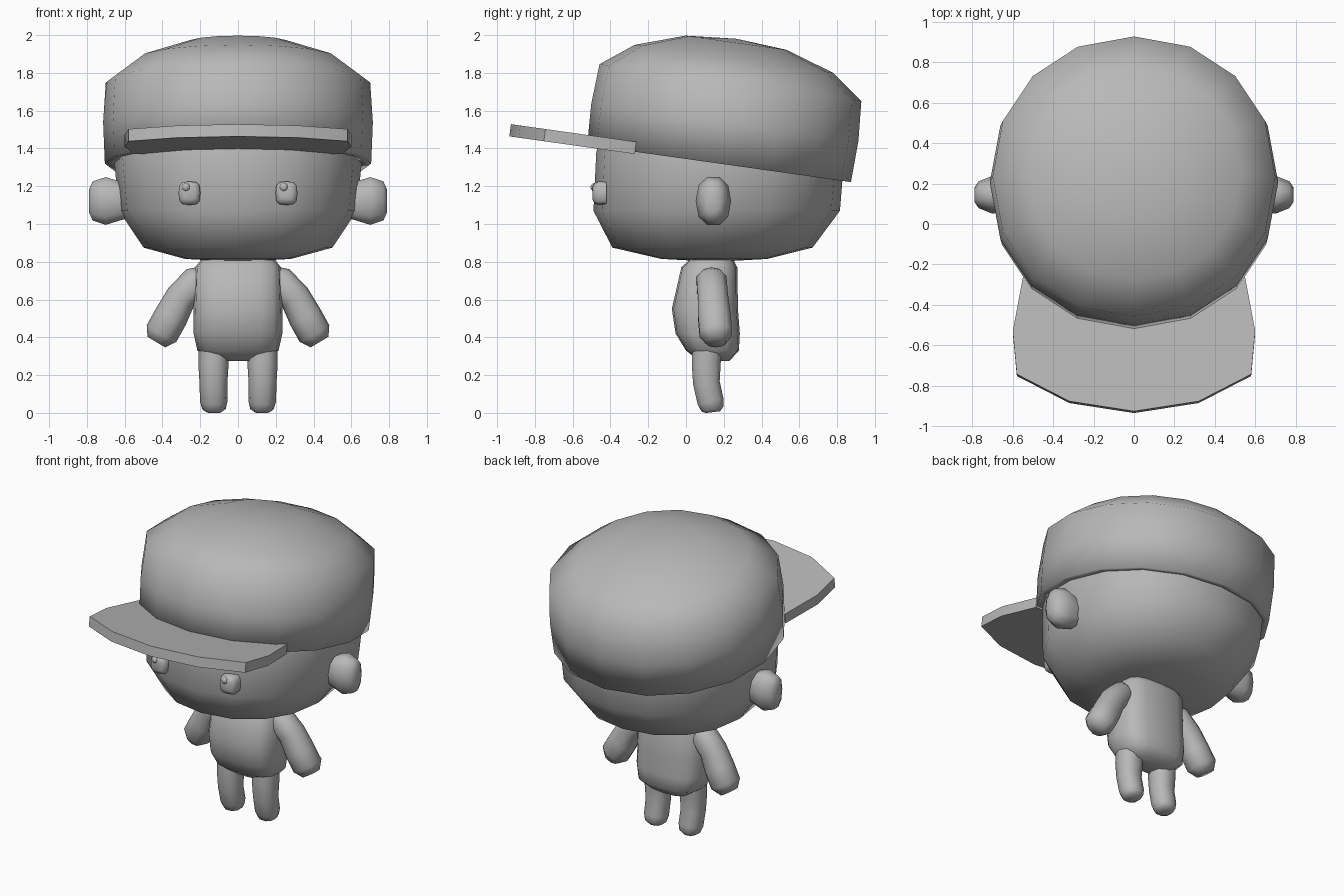
import bpy, bmesh, math
from mathutils import Vector, Matrix

cube = bpy.data.objects.get("Cube")
if cube:
    bpy.data.objects.remove(cube, do_unlink=True)

grey = bpy.data.materials.new("plain_grey")
grey.use_nodes = True
COLOR = (0.48, 0.48, 0.48, 1)
grey.diffuse_color = COLOR
grey.node_tree.nodes["Principled BSDF"].inputs["Base Color"].default_value = COLOR
X, Y, Z = Vector((1, 0, 0)), Vector((0, 1, 0)), Vector((0, 0, 1))


def finish(name, bm, angle=60, mirror=False):
    bmesh.ops.recalc_face_normals(bm, faces=bm.faces)
    mesh = bpy.data.meshes.new(name)
    bm.to_mesh(mesh)
    bm.free()
    mesh.materials.append(grey)
    mesh.shade_smooth()
    mesh.set_sharp_from_angle(angle=math.radians(angle))
    obj = bpy.data.objects.new(name, mesh)
    bpy.context.collection.objects.link(obj)
    if mirror:
        obj.modifiers.new("both_sides", 'MIRROR')
    return obj


def ring(center, a, b, sides, power=2.0):
    """Superellipse around center, spanned by the half-axes a and b."""
    def soft(v):
        return math.copysign(abs(v) ** (2 / power), v)
    angles = [2 * math.pi * i / sides for i in range(sides)]
    return [Vector(center) + a * soft(math.cos(t)) + b * soft(math.sin(t)) for t in angles]


def loft(name, rings, start=None, end=None, cap_start=True, **options):
    """Skin rings; close each end with a fan to a tip point, or a flat face."""
    bm = bmesh.new()
    rows = [[bm.verts.new(p) for p in r] for r in rings]
    n = len(rows[0])
    for low, high in zip(rows, rows[1:]):
        for i in range(n):
            j = (i + 1) % n
            bm.faces.new((low[i], low[j], high[j], high[i]))
    for row, tip, closed in ((rows[0], start, cap_start), (rows[-1], end, True)):
        if tip is not None:
            v = bm.verts.new(tip)
            for i in range(n):
                bm.faces.new((row[i], row[(i + 1) % n], v))
        elif closed:
            bm.faces.new(row)
    return finish(name, bm, **options)


def level_rings(levels, sides, power):
    """Horizontal rings from (z, half width, front y, back y)."""
    return [ring((0, (f + b) / 2, z), X * w, Y * (b - f) / 2, sides, power)
            for z, w, f, b in levels]


def limb(name, path, sides=10):
    """Round limb along (point, radius) stations, mirrored to both sides."""
    points = [Vector(p) for p, _ in path]
    rings = []
    for i, (p, r) in enumerate(path):
        along = (points[min(i + 1, len(points) - 1)] - points[max(i - 1, 0)]).normalized()
        side = along.cross(Y).normalized()
        rings.append(ring(p, side * r, along.cross(side) * r, sides, 2.3))
    return loft(name, rings, mirror=True, angle=75)


# Head
head = [(0.815, 0.28, -0.13, 0.43), (0.875, 0.50, -0.39, 0.67), (1.07, 0.63, -0.49, 0.815),
        (1.38, 0.66, -0.475, 0.84), (1.6, 0.6, -0.42, 0.78)]
loft("head", level_rings(head, 16, 2.2), start=(0, 0.16, 0.80), end=(0, 0.2, 1.75))

# Cap crown, tipped back
cap_pose = Matrix.Translation((0, 0.175, 1.32)) @ Matrix.Rotation(math.radians(-8), 4, 'X')
crown = [(0, 0.705), (0.22, 0.714), (0.433, 0.70), (0.56, 0.53), (0.646, 0.27)]
cap = loft("cap_crown", [ring((0, 0, z), X * r, Y * r, 16, 2.08) for z, r in crown],
           end=(0, 0, 0.667), cap_start=False)
cap.matrix_world = cap_pose
rim = cap.modifiers.new("thickness", 'SOLIDIFY')
rim.thickness = 0.06
rim.offset = -1

# Cap bill: flat plate from a half outline
half = [(0.32, -1.07), (0.58, -0.935), (0.60, -0.72), (0.55, -0.45)]
outline = [(0, -1.12)] + half + [(-x, y) for x, y in reversed(half)]
bill = loft("cap_bill", [[Vector((x, y, z)) for x, y in outline] for z in (-0.012, 0.053)],
            angle=30)
bill.matrix_world = cap_pose

# Ears
ear = [(0.60, 0.07, 0.10), (0.70, 0.094, 0.132), (0.77, 0.066, 0.108), (0.79, 0.035, 0.06)]
loft("ears", [ring((x, 0.145, 1.122), Y * a, Z * b, 10, 2.3) for x, a, b in ear],
     mirror=True, angle=70)

# Eyes with a small raised glint
eye = [(-0.42, 0.057), (-0.465, 0.058), (-0.485, 0.05), (-0.495, 0.03)]
loft("eyes", [ring((0.257, y, 1.163), X * r, Z * r * 1.08, 12, 3.5) for y, r in eye],
     mirror=True, angle=70)
for side, x in (("left", 0.243), ("right", -0.275)):
    bm = bmesh.new()
    bmesh.ops.create_icosphere(bm, subdivisions=2, radius=0.024,
                               matrix=Matrix.Translation((x, -0.482, 1.194)))
    finish("eye_glint_" + side, bm)

# Body
body = [(0.275, 0.13, 0.07, 0.23), (0.33, 0.215, 0.0, 0.28), (0.42, 0.235, -0.055, 0.285),
        (0.55, 0.236, -0.075, 0.275), (0.77, 0.228, -0.025, 0.272), (0.83, 0.18, 0.04, 0.24)]
loft("body", level_rings(body, 16, 3))

# Arms and legs
limb("arms", [((0.17, 0.135, 0.735), 0.05), ((0.215, 0.135, 0.70), 0.083),
              ((0.30, 0.142, 0.615), 0.083), ((0.355, 0.15, 0.51), 0.09),
              ((0.405, 0.158, 0.42), 0.09), ((0.432, 0.158, 0.375), 0.055)])
limb("legs", [((0.13, 0.112, 0.36), 0.08), ((0.13, 0.107, 0.26), 0.08),
              ((0.13, 0.108, 0.16), 0.074), ((0.128, 0.13, 0.06), 0.073),
              ((0.127, 0.14, 0.02), 0.062), ((0.127, 0.142, 0.004), 0.04)])
